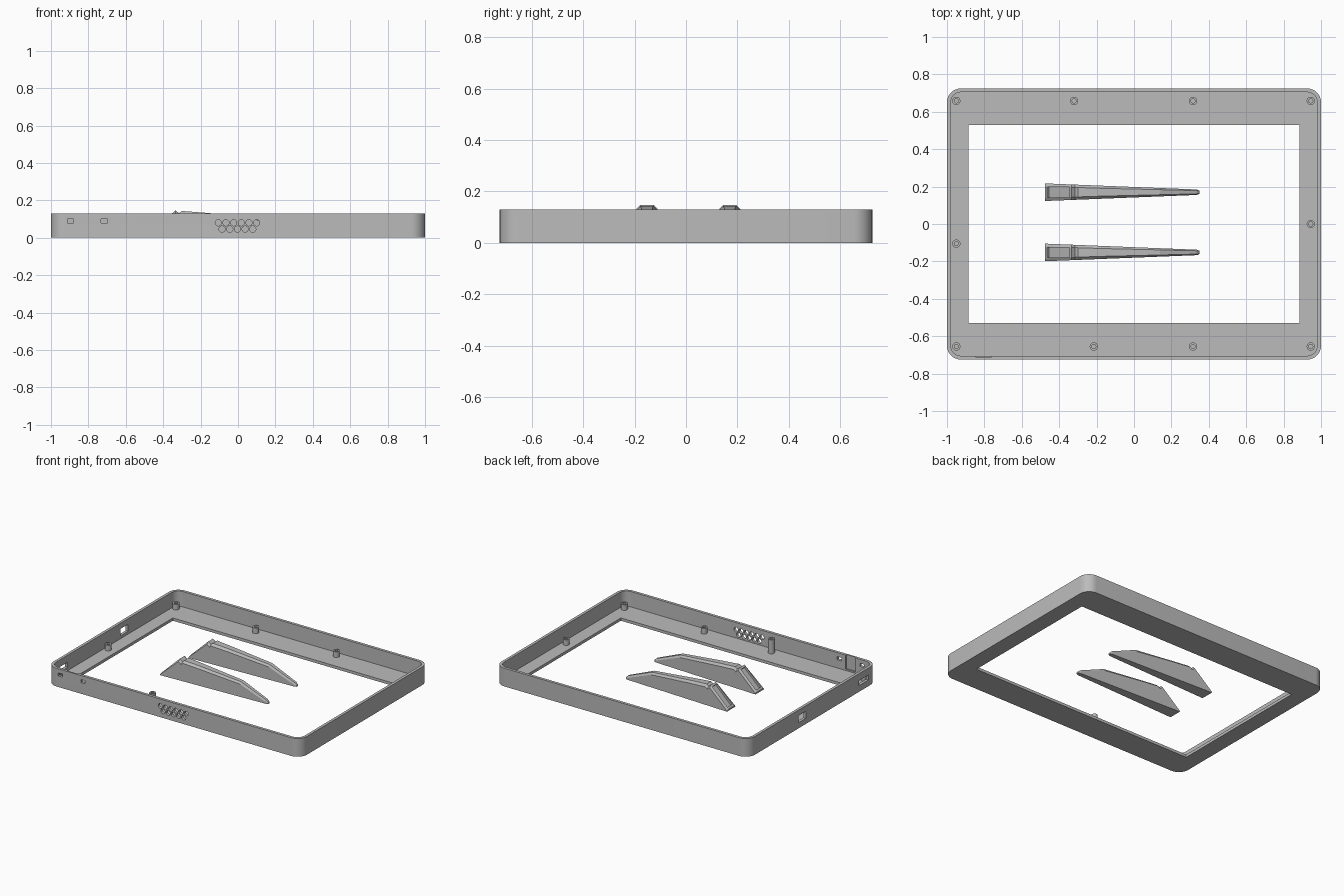
import bpy, bmesh, math
from mathutils import Matrix, Vector

if "Cube" in bpy.data.objects:
    bpy.data.objects.remove(bpy.data.objects["Cube"])

grey = bpy.data.materials.new("plain_grey")
grey.diffuse_color = (0.5, 0.5, 0.5, 1)
grey.use_nodes = True
grey.node_tree.nodes["Principled BSDF"].inputs["Base Color"].default_value = grey.diffuse_color


def make(name, bm):
    bmesh.ops.recalc_face_normals(bm, faces=bm.faces)
    me = bpy.data.meshes.new(name)
    bm.to_mesh(me)
    bm.free()
    me.materials.append(grey)
    ob = bpy.data.objects.new(name, me)
    bpy.context.collection.objects.link(ob)
    return ob


def loft(name, rings):
    """Closed solid through a list of rings with equal point counts."""
    bm = bmesh.new()
    vs = [[bm.verts.new(p) for p in r] for r in rings]
    n = len(vs[0])
    for a, b in zip(vs, vs[1:]):
        for i in range(n):
            j = (i + 1) % n
            bm.faces.new((a[i], a[j], b[j], b[i]))
    bm.faces.new(vs[0])
    bm.faces.new(vs[-1])
    return make(name, bm)


def rounded_slab(name, hx, hy, r, z0, z1, seg=8):
    pts = []
    for k, (sx, sy) in enumerate(((1, 1), (-1, 1), (-1, -1), (1, -1))):
        for i in range(seg + 1):
            a = math.pi / 2 * (k + i / seg)
            pts.append((sx * (hx - r) + r * math.cos(a), sy * (hy - r) + r * math.sin(a)))
    return loft(name, [[(x, y, z) for x, y in pts] for z in (z0, z1)])


def box(name, loc, size, rot_y=0):
    bm = bmesh.new()
    m = Matrix.Translation(loc) @ Matrix.Rotation(rot_y, 4, 'Y') @ Matrix.Diagonal((*size, 1))
    bmesh.ops.create_cube(bm, size=1, matrix=m)
    return make(name, bm)


def cylinder(name, loc, r, depth, axis_y=False, seg=20):
    bm = bmesh.new()
    m = Matrix.Translation(loc)
    if axis_y:
        m = m @ Matrix.Rotation(math.pi / 2, 4, 'X')
    bmesh.ops.create_cone(bm, cap_ends=True, segments=seg, radius1=r, radius2=r, depth=depth, matrix=m)
    return make(name, bm)


def cut(ob, cutters):
    for c in cutters:
        mod = ob.modifiers.new("cut", 'BOOLEAN')
        mod.operation = 'DIFFERENCE'
        mod.solver = 'EXACT'
        mod.object = c
    bpy.context.view_layer.update()
    dg = bpy.context.evaluated_depsgraph_get()
    me = bpy.data.meshes.new_from_object(ob.evaluated_get(dg))
    ob.modifiers.clear()
    ob.data = me
    for c in cutters:
        bpy.data.objects.remove(c)


def smooth(ob):
    bpy.ops.object.select_all(action='DESELECT')
    ob.select_set(True)
    bpy.context.view_layer.objects.active = ob
    bpy.ops.object.shade_smooth_by_angle(angle=math.radians(30))


# Tray frame: outer shell, inner cavity, screen opening
H, FLOOR = 0.13, 0.02
frame = rounded_slab("frame", 1.0, 0.725, 0.075, 0, H)
cutters = [rounded_slab("cavity", 0.98, 0.705, 0.055, FLOOR, H + 0.1),
           box("opening", (0, 0, 0), (1.77, 1.06, 0.2))]

# Front wall: two small ports, inner pocket, speaker holes
for x in (-0.895, -0.715):
    cutters.append(box("port", (x, -0.72, 0.09), (0.033, 0.08, 0.022)))
cutters.append(box("pocket", (-0.805, -0.705, 0.085), (0.08, 0.02, 0.11)))
for count, z in ((6, 0.08), (5, 0.046)):
    for i in range(count):
        x = (i - (count - 1) / 2) * 0.041 - 0.003
        cutters.append(cylinder("speaker_hole", (x, -0.72, z), 0.0165, 0.08, True))

# Left wall: two connector cutouts
cutters.append(box("square_port", (-0.99, 0.12, 0.065), (0.06, 0.085, 0.05)))
cutters.append(box("wide_port", (-0.99, -0.575, 0.062), (0.06, 0.11, 0.035)))
cut(frame, cutters)
smooth(frame)

# Hollow screw posts, one of them tall
posts = [(x, 0.658) for x in (-0.95, -0.32, 0.315, 0.945)]
posts += [(x, -0.655) for x in (-0.95, -0.215, 0.315, 0.945)]
posts += [(-0.95, -0.105), (0.945, 0.0)]
for x, y in posts:
    top = 0.12 if x == -0.215 else 0.06
    post = cylinder("screw_post", (x, y, (FLOOR + top) / 2), 0.022, top - FLOOR)
    cut(post, [cylinder("bore", (x, y, 0.1), 0.011, 0.15)])
    smooth(post)

# Two tapered stand legs: sloped recessed end, notch, chamfered top edge
PROFILE = [(-0.475, 0.012), (-0.335, 0.147), (-0.315, 0.131), (-0.3, 0.143),
           (-0.18, 0.134), (0.14, 0.105), (0.335, 0.025), (0.35, 0.012)]
for yc in (0.17, -0.152):
    rings = []
    for x, z in PROFILE:
        w = 0.047 - 0.033 * (x + 0.475) / 0.825
        if x == 0.35:
            w = 0.009
        c = min(0.015, w * 0.4)
        zs = max(z - 0.015, z * 0.5)
        rings.append([(x, yc + y, h) for y, h in
                      ((-w, 0), (w, 0), (w, zs), (w - c, z), (c - w, z), (-w, zs))])
    leg = loft("stand_leg", rings)
    slope = math.atan2(0.135, 0.14)
    cut(leg, [box("recess", (-0.405, yc, 0.0795), (0.165, 0.054, 0.03), -slope)])
